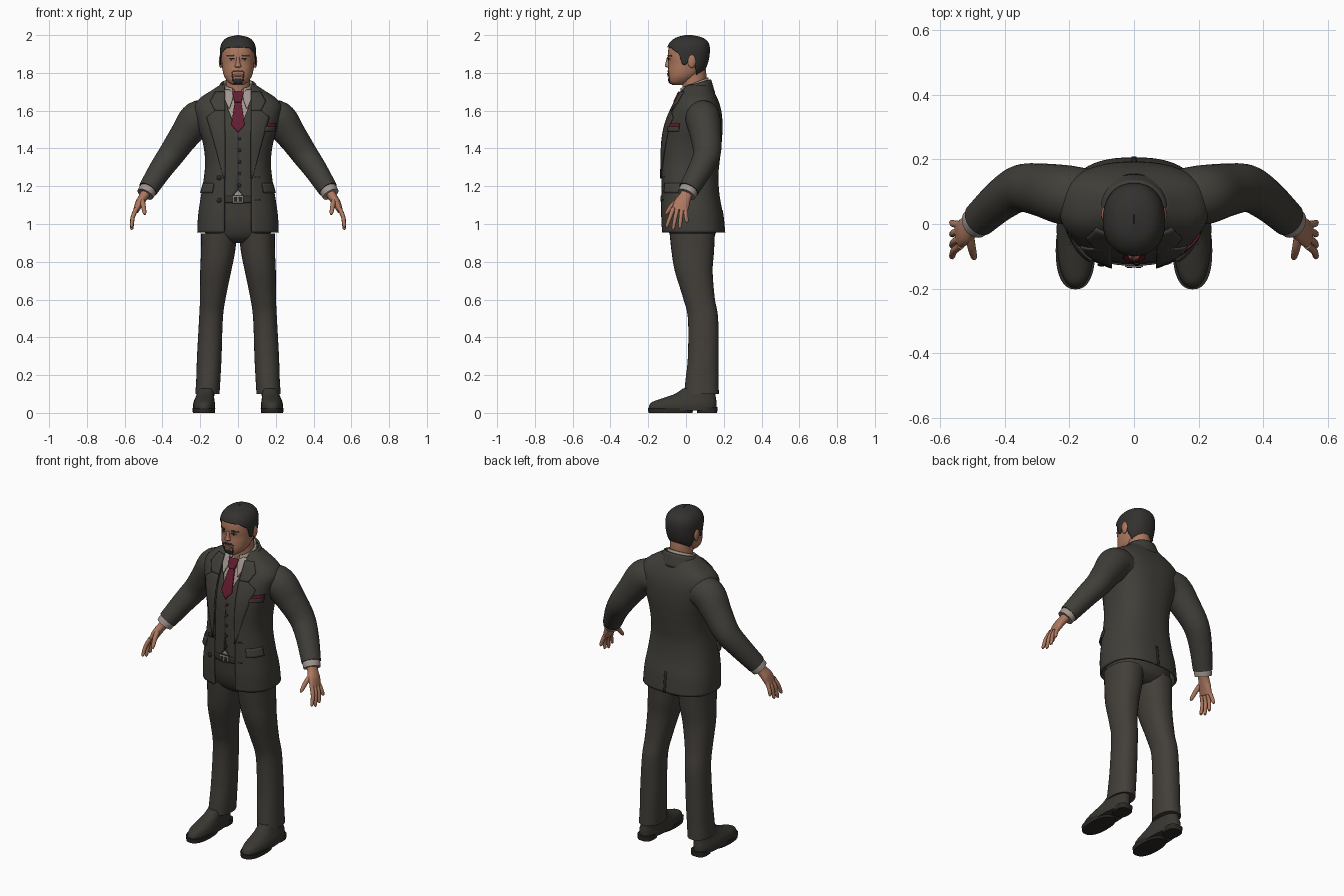
import bpy, bmesh
from math import sin, cos, pi, asin, radians
from mathutils import Vector as V

if "Cube" in bpy.data.objects:
    bpy.data.objects.remove(bpy.data.objects["Cube"])


def material(name, *rgb):
    m = bpy.data.materials.new(name)
    m.use_nodes = True
    m.diffuse_color = (*rgb, 1)
    m.node_tree.nodes["Principled BSDF"].inputs["Base Color"].default_value = (*rgb, 1)
    return m


SUIT = material("suit cloth", .052, .049, .041)
TROUSER = material("trouser cloth", .055, .049, .041)
SHIRT = material("shirt cloth", .36, .30, .27)
TIE = material("dark red silk", .13, .012, .03)
SKIN = material("skin", .42, .19, .115)
HAIR = material("black hair", .033, .031, .028)
SHOE = material("shoe leather", .042, .038, .031)
METAL = material("buckle metal", .22, .21, .2)
LIP = material("lips", .28, .11, .08)
SEAM = material("buttons and seams", .024, .022, .019)


# ---------- helpers ----------
def smooth(rows, n=6):
    """Catmull-Rom through rows of numbers."""
    out = []
    for i in range(len(rows) - 1):
        a, b, c, d = (rows[max(0, min(len(rows) - 1, i + k))] for k in (-1, 0, 1, 2))
        for j in range(n):
            t = j / n
            out.append(tuple(.5 * (2 * q + (r - p) * t + (2 * p - 5 * q + 4 * r - s) * t * t
                             + (3 * q - p - 3 * r + s) * t ** 3) for p, q, r, s in zip(a, b, c, d)))
    return out + [tuple(rows[-1])]


def at(rows, z):
    """Linear look-up of a row by its first number."""
    for a, b in zip(rows, rows[1:]):
        if z <= b[0]:
            w = max(0, (z - a[0]) / max(b[0] - a[0], 1e-6))
            return [p + (q - p) * w for p, q in zip(a, b)]
    return rows[-1]


def power(v, p):
    return abs(v) ** p * (1 if v >= 0 else -1)


def ring(prof, z, t, off=0, p=.8):
    """Point on a body profile at height z and angle t from the front."""
    _, f, b, rx = at(prof, z)
    return V(((rx + off) * power(sin(t), p),
              (f + b) / 2 - ((b - f) / 2 + off) * power(cos(t), p), z))


def front(prof, x, z, off, p=.8):
    _, f, b, rx = at(prof, z)
    k = min(abs(x) / (rx + off), 1)
    return V((x, (f + b) / 2 - ((b - f) / 2 + off) * (1 - k ** (2 / p)) ** (p / 2), z))


def finish(name, bm, mat, thick=0, mirror=False):
    bmesh.ops.remove_doubles(bm, verts=bm.verts, dist=1e-5)
    bmesh.ops.recalc_face_normals(bm, faces=bm.faces)
    me = bpy.data.meshes.new(name)
    bm.to_mesh(me)
    bm.free()
    me.materials.append(mat)
    ob = bpy.data.objects.new(name, me)
    bpy.context.collection.objects.link(ob)
    if mirror:
        ob.modifiers.new("mirror", 'MIRROR')
    if thick:
        m = ob.modifiers.new("thickness", 'SOLIDIFY')
        m.thickness, m.offset = thick, 0
    return ob


def grid(name, fn, nu, nv, mat, thick=0, mirror=False, cap=False):
    bm = bmesh.new()
    vs = [[bm.verts.new(fn(i / nu, j / nv)) for i in range(nu + 1)] for j in range(nv + 1)]
    for a, b in zip(vs, vs[1:]):
        for i in range(nu):
            bm.faces.new((a[i], a[i + 1], b[i + 1], b[i]))
    if cap:
        bmesh.ops.remove_doubles(bm, verts=bm.verts, dist=1e-5)
        bmesh.ops.holes_fill(bm, edges=bm.edges, sides=0)
    return finish(name, bm, mat, thick, mirror)


def loft(name, secs, mat, flat=True, p=.9, mirror=False, sides=32):
    """Skin rings (x, y, z, rx, ry), either level or square to the path."""
    s = smooth(secs)
    m = len(s) - 1

    def fn(u, v):
        i = round(v * m)
        x, y, z, rx, ry = s[i]
        e1, e2 = V((1, 0, 0)), V((0, 1, 0))
        if not flat:
            d = (V(s[min(i + 1, m)][:3]) - V(s[max(i - 1, 0)][:3])).normalized()
            e2 = (e2 - d * d.y).normalized()
            e1 = d.cross(e2)
        t = 2 * pi * u
        return V((x, y, z)) + e1 * rx * power(sin(t), p) - e2 * ry * power(cos(t), p)
    return grid(name, fn, sides, m, mat, mirror=mirror, cap=True)


def drape(name, prof, rows, off, mat, mirror=True, thick=.006, p=.8):
    """Thin plate of rows (z, x_in, x_out) laid on the front of a profile."""
    n = len(rows) - 1

    def fn(u, v):
        i = min(int(v * n + 1e-6), n - 1)
        z, a, b = (q + (r - q) * (v * n - i) for q, r in zip(rows[i], rows[i + 1]))
        return front(prof, a + (b - a) * u, z, off, p)
    return grid(name, fn, 6, 4 * n, mat, thick, mirror)


def ball(name, loc, scale, mat, mirror=False):
    bm = bmesh.new()
    bmesh.ops.create_uvsphere(bm, u_segments=16, v_segments=10, radius=1)
    for v in bm.verts:
        v.co = V(a * b + c for a, b, c in zip(v.co, scale, loc))
    return finish(name, bm, mat, mirror=mirror)


# ---------- body profiles: height, front y, back y, half width ----------
COAT = smooth([(.955, -.125, .2, .21), (1.05, -.13, .19, .205), (1.15, -.13, .172, .19),
               (1.25, -.13, .165, .174), (1.33, -.128, .172, .168), (1.42, -.125, .182, .178),
               (1.5, -.113, .187, .2), (1.57, -.09, .185, .217), (1.62, -.066, .176, .225),
               (1.66, -.045, .162, .2), (1.7, -.025, .142, .14), (1.735, 0, .12, .086)])
INNER = [(z, f + .014, b - .014, r - .014) for z, f, b, r in COAT if z > 1.12]
HIPS = smooth([(.9, -.04, .11, .09), (.935, -.08, .15, .16), (1, -.105, .165, .188),
               (1.08, -.116, .155, .18), (1.15, -.121, .15, .172)])
HEAD = smooth([(1.735, -.07, -.02, .025), (1.75, -.088, .02, .05), (1.78, -.094, .06, .072),
               (1.815, -.095, .092, .082), (1.85, -.093, .107, .086), (1.89, -.096, .116, .088),
               (1.93, -.092, .118, .086), (1.96, -.077, .109, .075), (1.983, -.046, .08, .05),
               (1.995, 0, .03, .001)])


def from_profile(name, prof, mat, p=.8):
    return grid(name, lambda u, v: ring(prof, prof[round(v * (len(prof) - 1))][0], 2 * pi * u, 0, p),
                48, len(prof) - 1, mat, cap=True)


# ---------- jacket ----------
def jacket(u, v):
    z = .955 + .78 * v
    t0 = asin((.07 / at(COAT, z)[3]) ** 1.25)
    return ring(COAT, z, t0 + (2 * pi - 2 * t0) * u)


grid("jacket", jacket, 64, 60, SUIT, .012)
drape("lapel", COAT, [(1.24, .068, .076), (1.4, .068, .118), (1.565, .068, .166), (1.6, .068, .12)], .01, SUIT)
drape("collar_leaf", COAT, [(1.6, .068, .122), (1.65, .068, .148), (1.7, .068, .118)], .011, SUIT)
for k, (a, b) in enumerate([(1.245, 1.252), (1.125, 1.132)]):
    drape("buttonhole_%d" % k, COAT, [(a, .09, .115), (b, .09, .115)], .007, SEAM, False, .003)
    ball("jacket_button_%d" % k, front(COAT, -.1, a, .008), (.013, .005, .013), SEAM)


def coat_collar(u, v):
    t = radians(50 + 260 * u)
    k = (1 - cos(t)) / 2
    return V(((.125 - .036 * v) * sin(t), .05 - (.1 - .022 * v) * cos(t), 1.675 + .015 * k + (.04 + .035 * k) * v))


grid("jacket_collar", coat_collar, 40, 5, SUIT, .01)
grid("pocket_flap", lambda u, v: ring(COAT, 1.165 + .05 * v, radians(38 + 38 * u), .014 - .006 * v),
     12, 4, SUIT, .008, True)
grid("back_vent", lambda u, v: ring(COAT, .955 + .12 * v, pi + .03 * (u - .5), .006), 2, 6, SEAM, .004)
drape("breast_pocket", COAT, [(1.49, .14, .195), (1.515, .142, .2)], .01, SUIT, False)
drape("pocket_square", COAT, [(1.512, .147, .197), (1.532, .15, .203)], .009, TIE, False)

# ---------- sleeves, cuffs and hands ----------
loft("sleeve", [(.14, .085, 1.56, .085, .085), (.212, .09, 1.555, .096, .092), (.285, .105, 1.465, .08, .082),
                (.35, .11, 1.372, .07, .073), (.41, .075, 1.288, .062, .064), (.477, .015, 1.183, .052, .055)],
     SUIT, False, 1, True)
loft("shirt_cuff", [(.465, .025, 1.2, .044, .047), (.48, .012, 1.176, .047, .05), (.491, .002, 1.157, .046, .049)],
     SHIRT, False, 1, True)
loft("palm", [(.475, .015, 1.185, .028, .034), (.5, -.004, 1.145, .024, .033), (.522, -.022, 1.11, .022, .042),
              (.54, -.034, 1.07, .015, .042)], SKIN, False, .9, True, 20)
for name, y0, y1, z1 in [("index", -.066, -.1, .985), ("middle", -.044, -.067, .972),
                         ("ring", -.022, -.032, .98), ("little", -.003, .004, 1.008)]:
    loft(name + "_finger", [(.536, y0, 1.085, .012, .012), (.556, (y0 + y1) / 2, 1.04, .011, .011),
                            (.562, y1, z1 + .008, .009, .009), (.561, y1, z1, .004, .004)],
         SKIN, False, 1, True, 12)
loft("thumb", [(.51, -.025, 1.135, .014, .016), (.502, -.07, 1.1, .013, .014), (.495, -.1, 1.062, .01, .01),
               (.493, -.108, 1.05, .004, .004)], SKIN, False, 1, True, 12)
for k in range(3):
    ball("sleeve_button_%d" % k, (.49 - .014 * k, .063 + .012 * k, 1.222 + .02 * k), (.006, .006, .006), SEAM, True)

# ---------- shirt, waistcoat and tie ----------
from_profile("shirt", INNER, SHIRT)
drape("waistcoat", INNER, [(1.135, .035, .045), (1.155, .022, .1), (1.18, 0, .11), (1.48, 0, .11),
                           (1.6, .05, .12), (1.67, .068, .1)], .005, SUIT)
drape("waistcoat_seam", INNER, [(1.18, 0, .0025), (1.48, 0, .0025)], .008, SEAM, True, .003)
for k in range(5):
    ball("waistcoat_button_%d" % k, front(INNER, .008, 1.205 + .062 * k, .009), (.009, .005, .009), SEAM)
drape("tie_blade", INNER, [(1.485, 0, .001), (1.525, 0, .035), (1.6, 0, .024), (1.66, 0, .014)], .014, TIE, thick=.008)
drape("tie_knot", INNER, [(1.645, 0, .017), (1.66, 0, .022), (1.698, 0, .03)], .022, TIE, thick=.016)
drape("collar_point", INNER, [(1.612, .044, .05), (1.655, .03, .068), (1.71, .018, .07)], .016, SHIRT)


def shirt_collar(u, v):
    t = radians(22 + 316 * u)
    k = (1 - cos(t)) / 2
    return V(((.083 - .01 * v) * sin(t), .042 - (.078 - .006 * v) * cos(t), 1.672 + .04 * k + (.045 + .018 * k) * v))


grid("shirt_collar", shirt_collar, 40, 4, SHIRT, .008)

# ---------- trousers, belt and shoes ----------
from_profile("trouser_seat", HIPS, TROUSER)
loft("trouser_leg", [(.162, .082, .1, .064, .092), (.157, .085, .18, .064, .087), (.152, .091, .3, .065, .081),
                     (.143, .09, .5, .063, .08), (.133, .068, .61, .068, .084), (.118, .041, .75, .082, .1),
                     (.106, .036, .85, .09, .112), (.1, .033, .95, .095, .12)], TROUSER, True, .9, True)
drape("belt", HIPS, [(1.112, 0, .1), (1.148, 0, .1)], .005, SHOE)
drape("buckle", HIPS, [(1.11, 0, .028), (1.15, 0, .028)], .01, METAL)
drape("buckle_hole", HIPS, [(1.118, .006, .021), (1.142, .006, .021)], .014, SEAM, thick=.003)
loft("shoe", [(.18, -.018, .012, .057, .178), (.18, -.017, .035, .059, .179), (.179, -.008, .058, .056, .17),
              (.176, .02, .08, .05, .138), (.172, .048, .1, .047, .108), (.168, .07, .13, .044, .085)],
     SHOE, True, .85, True)
loft("front_sole", [(.181, -.082, 0, .058, .117), (.181, -.082, .026, .061, .12)], SEAM, True, .85, True)
loft("heel", [(.178, .112, 0, .045, .053), (.178, .112, .03, .047, .055)], SEAM, True, .7, True)
for k in range(3):
    ball("shoe_lace_%d" % k, (.175, -.105 + .022 * k, .077 + .008 * k), (.026, .005, .005), SEAM, True)

# ---------- head ----------
loft("neck", [(0, .047, 1.66, .07, .065), (0, .044, 1.72, .065, .062), (0, .04, 1.78, .063, .068),
              (0, .035, 1.82, .065, .07)], SKIN, p=1)
from_profile("head", HEAD, SKIN, .9)
HAIRLINE = [(0, 1.936), (38, 1.932), (55, 1.915), (68, 1.9), (77, 1.845), (88, 1.84), (94, 1.885),
            (106, 1.885), (114, 1.825), (135, 1.79), (180, 1.785)]


def hair(u, v):
    low = at(HAIRLINE, min(360 * u, 360 - 360 * u))[1]
    z = low + (1.995 - low) * sin(v * pi / 2)
    return ring(HEAD, z, 2 * pi * u, .007 * (1 - v ** 6), .9) + V((0, 0, .004 * v))


grid("hair", hair, 96, 20, HAIR, .003)
ball("ear", (.091, .03, 1.862), (.011, .022, .036), SKIN, True)
loft("nose", [(0, -.094, 1.828, .012, .006), (0, -.098, 1.835, .018, .014), (0, -.097, 1.85, .012, .012),
              (0, -.092, 1.885, .008, .008)], SKIN, p=1, sides=16)


def face(name, rows, mat, off=.002):
    drape(name, HEAD, rows, off, mat, True, .003, .9)


face("eyebrow", [(1.886, .02, .06), (1.894, .022, .058)], HAIR)
face("eye", [(1.866, .032, .036), (1.87, .02, .049), (1.876, .026, .044)], SHIRT, .001)
face("iris", [(1.866, .031, .038), (1.876, .03, .039)], SEAM, .003)
face("upper_eyelid", [(1.875, .019, .05), (1.879, .024, .045)], HAIR, .003)
face("mouth", [(1.782, 0, .016), (1.791, 0, .027), (1.8, 0, .014)], LIP, .003)
face("moustache", [(1.804, .003, .033), (1.813, 0, .024)], HAIR)
face("beard_side", [(1.76, .022, .03), (1.804, .03, .035)], HAIR)
face("chin_beard", [(1.742, 0, .02), (1.76, 0, .028), (1.77, 0, .014)], HAIR)

# ---------- smooth shading with sharp edges kept ----------
for ob in bpy.context.scene.objects:
    ob.select_set(ob.type == 'MESH')
    if ob.type == 'MESH':
        bpy.context.view_layer.objects.active = ob
bpy.ops.object.shade_smooth_by_angle(angle=radians(40))
